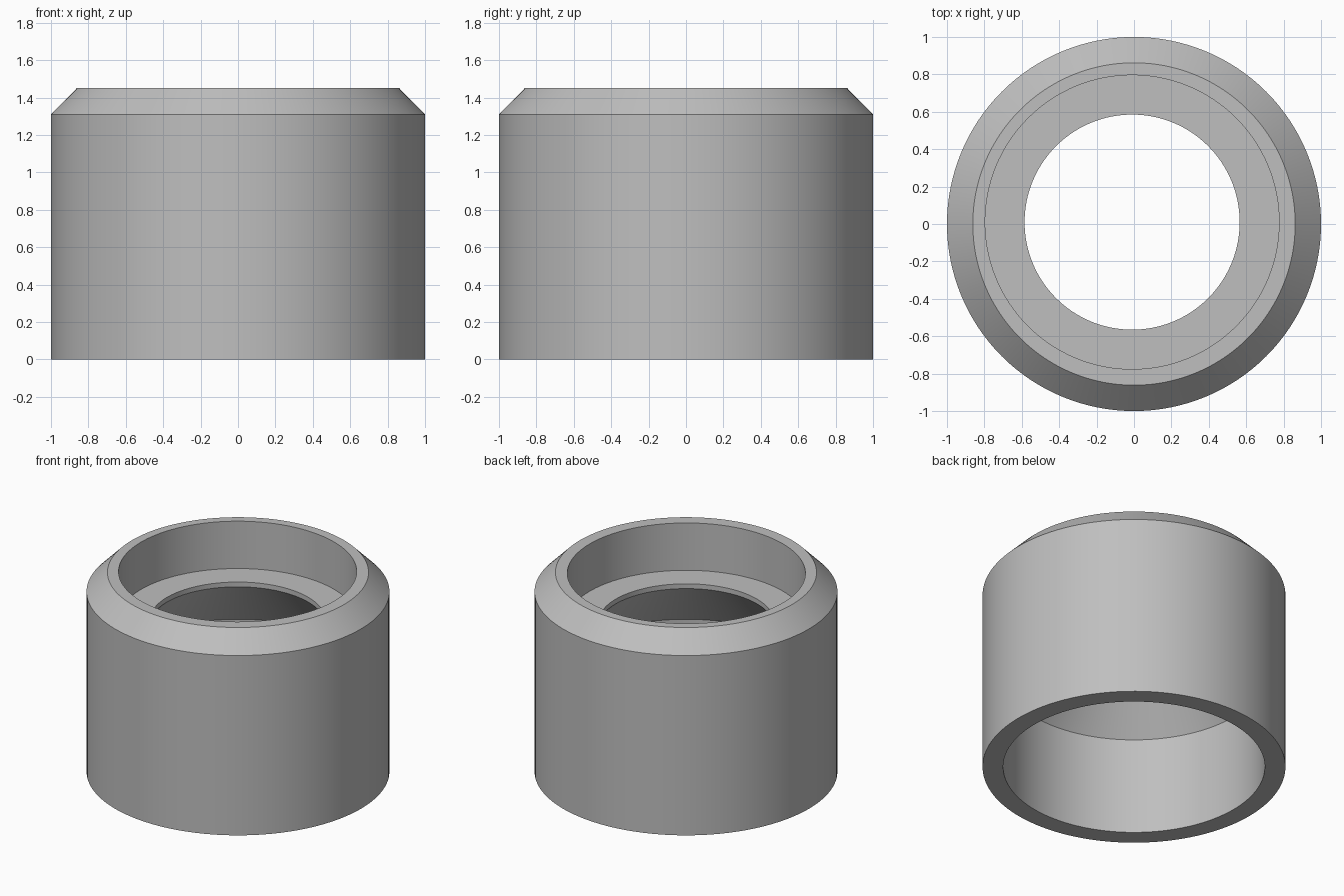
import bpy, bmesh
from math import cos, sin, pi, radians

cube = bpy.data.objects.get("Cube")
if cube:
    bpy.data.objects.remove(cube, do_unlink=True)

SEGMENTS = 128
BORE = 0.01   # the upper bore sits slightly off the outer axis

# Closed wall section: radius, height, axis offset
profile = [
    (1.0, 0.0, 0), (1.0, 1.31, 0), (0.862, 1.45, 0),    # outer wall and chamfer
    (0.786, 1.45, BORE), (0.786, 1.105, BORE),          # upper socket
    (0.575, 1.105, BORE), (0.575, 1.07, BORE),          # central hole lip
    (0.864, 0.705, 0), (0.864, 0.0, 0),                 # taper and lower socket
]

grey = bpy.data.materials.new("plain grey")
grey.use_nodes = True
colour = (0.52, 0.52, 0.52, 1)
grey.diffuse_color = colour
grey.node_tree.nodes["Principled BSDF"].inputs["Base Color"].default_value = colour

# Sweep the section around the axis
bm = bmesh.new()
angles = [2 * pi * i / SEGMENTS for i in range(SEGMENTS)]
rings = [[bm.verts.new((r * cos(a) - off, r * sin(a) + off, z)) for a in angles]
         for r, z, off in profile]
for k, ring in enumerate(rings):
    above = rings[(k + 1) % len(rings)]
    for i in range(SEGMENTS):
        j = (i + 1) % SEGMENTS
        bm.faces.new((ring[i], ring[j], above[j], above[i]))
bmesh.ops.recalc_face_normals(bm, faces=bm.faces)

mesh = bpy.data.meshes.new("stepped_collar")
bm.to_mesh(mesh)
bm.free()
mesh.materials.append(grey)
collar = bpy.data.objects.new("stepped_collar", mesh)
bpy.context.collection.objects.link(collar)

# Smooth round walls, crisp rims
bpy.ops.object.select_all(action="DESELECT")
collar.select_set(True)
bpy.context.view_layer.objects.active = collar
bpy.ops.object.shade_smooth_by_angle(angle=radians(25))
